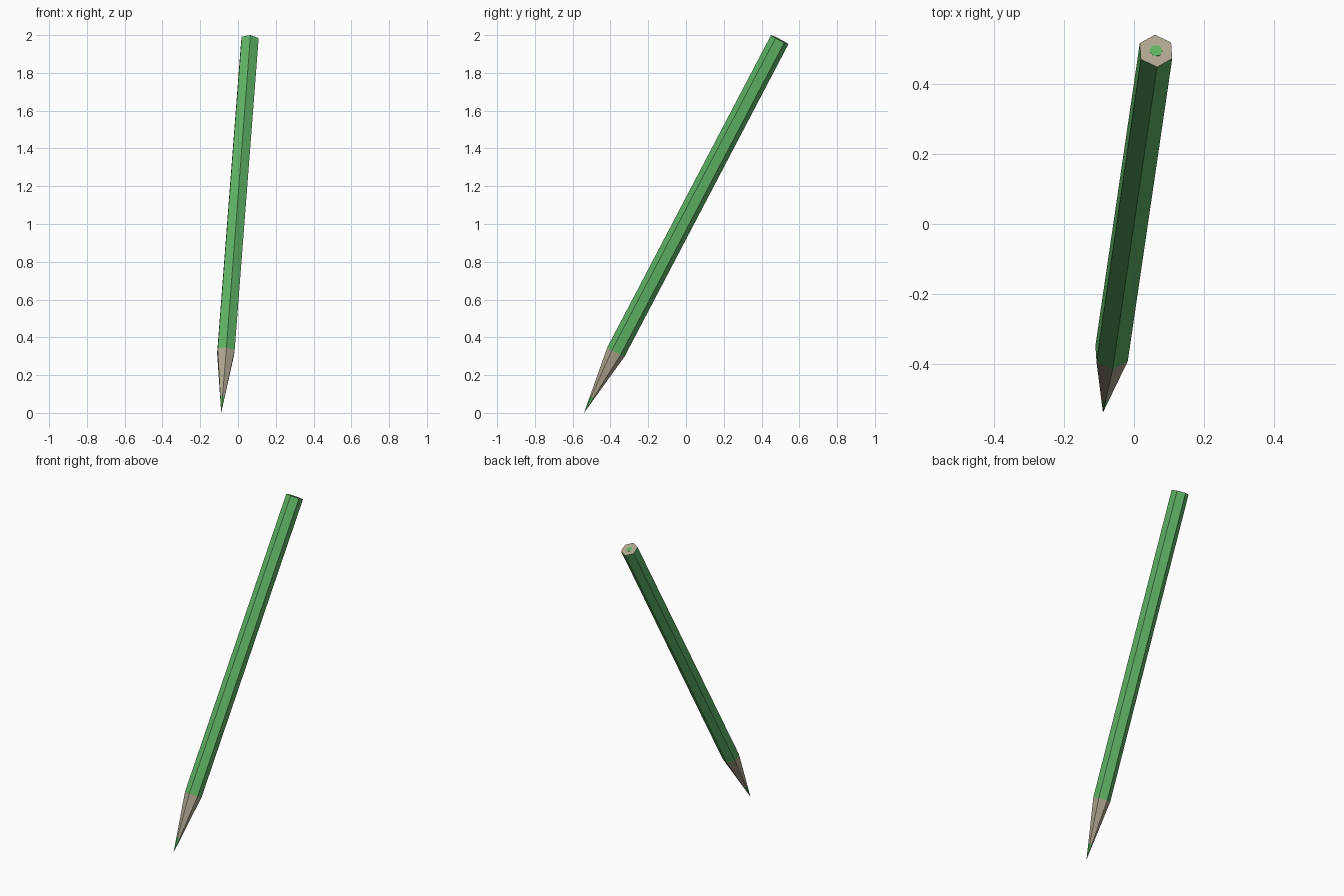
import bpy, bmesh, math
from mathutils import Vector, Matrix

if "Cube" in bpy.data.objects:
    bpy.data.objects.remove(bpy.data.objects["Cube"])

# Pencil axis: from the sharp point to the centre of the flat end
TIP = Vector((-0.089, -0.540, 0.0))
END = Vector((0.063, 0.496, 1.976))
R = 0.052
axis = END - TIP
L = axis.length
d = axis.normalized()
u = Vector((-0.003, 0.0445, -0.0231))      # direction of one hexagon corner
u = (u - d * u.dot(d)).normalized()
v = d.cross(u)
M = Matrix((u, v, d)).transposed().to_4x4()
M.translation = TIP


def material(name, rgb):
    m = bpy.data.materials.new(name)
    m.diffuse_color = (*rgb, 1.0)
    m.use_nodes = True
    m.node_tree.nodes["Principled BSDF"].inputs["Base Color"].default_value = m.diffuse_color
    return m


green = material("green", (0.115, 0.45, 0.128))
wood = material("bare_wood", (0.43, 0.38, 0.28))


def hex_loft(name, rings, mats, rule, turn=0.0):
    """Six-sided loft along the axis; rings are (height, radius), radius 0 is a point."""
    bm = bmesh.new()
    loops = []
    for h, r in rings:
        if r == 0:
            loops.append([bm.verts.new((0, 0, h))] * 6)
        else:
            loops.append([bm.verts.new((r * math.cos(turn + i * math.pi / 3),
                                        r * math.sin(turn + i * math.pi / 3), h))
                          for i in range(6)])
    for a, b in zip(loops, loops[1:]):
        for i in range(6):
            j = (i + 1) % 6
            quad = list(dict.fromkeys((a[i], a[j], b[j], b[i])))
            bm.faces.new(quad)
    for lp in (loops[0], loops[-1]):
        if lp[0] is not lp[1]:
            bm.faces.new(lp)
    bmesh.ops.recalc_face_normals(bm, faces=bm.faces)
    for f in bm.faces:
        f.normal_update()
        f.material_index = rule(f.calc_center_median().z, f.normal.z)
    bm.transform(M)
    me = bpy.data.meshes.new(name)
    bm.to_mesh(me)
    bm.free()
    for m in mats:
        me.materials.append(m)
    ob = bpy.data.objects.new(name, me)
    bpy.context.collection.objects.link(ob)
    return ob


CONE = L * 0.323 / END.z        # length of the sharpened part
LEAD = 0.26                     # share of the cone that is lead

# Painted barrel, sharpened wood cone, lead point and bare wooden end
hex_loft("pencil_body",
         [(0, 0), (CONE * LEAD, R * LEAD), (CONE, R), (L, R)],
         [green, wood],
         lambda z, nz: 1 if nz > 0.9 or CONE * LEAD < z < CONE else 0)

# Lead core showing at the flat end
hex_loft("lead_core_end", [(L - 0.002, 0.019), (L + 0.001, 0.019)],
         [green], lambda z, nz: 0, math.pi / 6)
